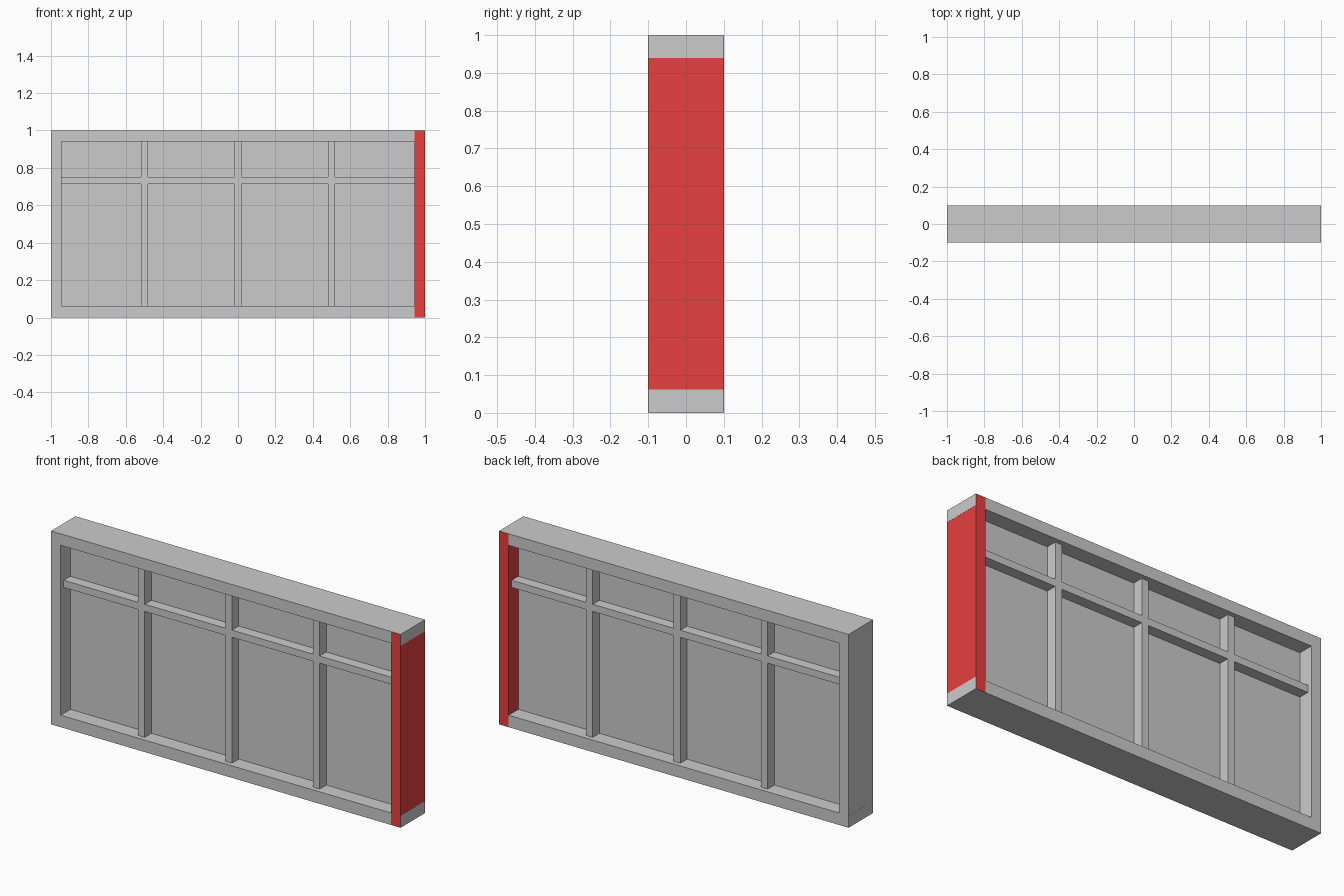
import bpy, bmesh
from mathutils import Matrix, Vector

if "Cube" in bpy.data.objects:
    bpy.data.objects.remove(bpy.data.objects["Cube"])


def box(name, x, y, z, mat=None):
    """Box spanning the (min, max) ranges on each axis."""
    lo, hi = Vector((x[0], y[0], z[0])), Vector((x[1], y[1], z[1]))
    bm = bmesh.new()
    bmesh.ops.create_cube(bm, size=1, matrix=Matrix.Translation((lo + hi) / 2)
                          @ Matrix.Diagonal((*(hi - lo), 1)))
    mesh = bpy.data.meshes.new(name)
    bm.to_mesh(mesh)
    bm.free()
    ob = bpy.data.objects.new(name, mesh)
    bpy.context.collection.objects.link(ob)
    if mat:
        mesh.materials.append(mat)
    return ob


red = bpy.data.materials.new("red_paint")
red.diffuse_color = (0.8, 0.05, 0.05, 1)
red.use_nodes = True
red.node_tree.nodes["Principled BSDF"].inputs["Base Color"].default_value = red.diffuse_color

IN_X, LOW, HIGH = 0.945, 0.062, 0.94   # inner edges of the frame
E = 0.0005                             # tiny offset so overlapping faces do not flicker
DEPTH, BAR, PANE = 0.1, 0.075, 0.02    # half depths

# Outer frame: rails run the full length, posts the full height
for name, z in (("bottom_rail", (0, LOW)), ("top_rail", (HIGH, 1))):
    box(name, (-1, 1), (-DEPTH + E, DEPTH - E), z)
box("left_post", (-1 + E, -IN_X), (-DEPTH, DEPTH), (E, 1 - E))
box("right_post", (IN_X, 1 - E), (-DEPTH, DEPTH), (E, 1 - E), red)

# Pane in the middle of the frame
box("pane", (-IN_X - 0.02, IN_X + 0.02), (-PANE, PANE), (LOW - 0.02, HIGH + 0.02))

# Glazing bars, visible on both sides of the pane
for i, x in enumerate((-0.5, -0.001, 0.5)):
    box(f"vertical_bar_{i + 1}", (x - 0.019, x + 0.019), (-BAR, BAR),
        (LOW - 0.02, HIGH + 0.02))
box("horizontal_bar", (-IN_X - 0.02, IN_X + 0.02), (-BAR, BAR), (0.713, 0.75))
